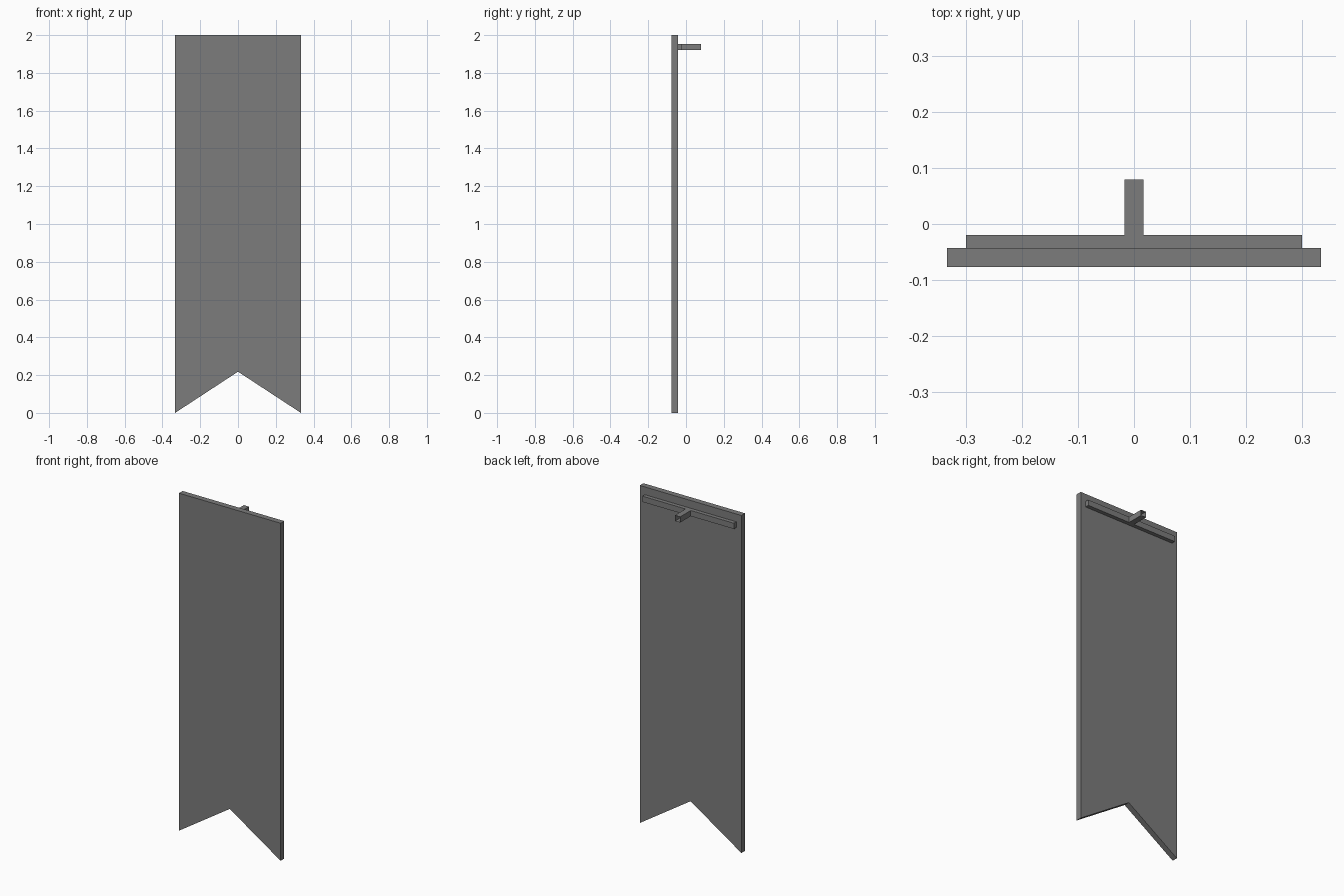
import bpy, bmesh

cube = bpy.data.objects.get("Cube")
if cube:
    bpy.data.objects.remove(cube, do_unlink=True)

# Single dark grey finish
grey = bpy.data.materials.new("dark_grey")
grey.use_nodes = True
colour = (0.2, 0.2, 0.2, 1)
grey.diffuse_color = colour
grey.node_tree.nodes["Principled BSDF"].inputs["Base Color"].default_value = colour


def extrude_profile(name, profile, y0, y1, open_back=False):
    """Extrude an (x, z) outline along y, optionally leaving the back open."""
    bm = bmesh.new()
    front = bm.faces.new([bm.verts.new((x, y0, z)) for x, z in profile])
    result = bmesh.ops.extrude_face_region(bm, geom=[front], use_keep_orig=True)
    moved = [g for g in result["geom"] if isinstance(g, bmesh.types.BMVert)]
    bmesh.ops.translate(bm, verts=moved, vec=(0, y1 - y0, 0))
    bmesh.ops.recalc_face_normals(bm, faces=bm.faces)
    if open_back:
        back = [g for g in result["geom"] if isinstance(g, bmesh.types.BMFace)]
        bmesh.ops.delete(bm, geom=back, context="FACES_ONLY")
    mesh = bpy.data.meshes.new(name)
    bm.to_mesh(mesh)
    bm.free()
    mesh.materials.append(grey)
    obj = bpy.data.objects.new(name, mesh)
    bpy.context.collection.objects.link(obj)
    return obj


def rectangle(half_width, z0, z1):
    return [(-half_width, z0), (half_width, z0), (half_width, z1), (-half_width, z1)]


# Hanging cloth with a swallowtail notch
W = 0.333
extrude_profile("banner_cloth", [(-W, 0), (0, 0.218), (W, 0), (W, 2), (-W, 2)],
                -0.077, -0.043)

# Crossbar behind the cloth, and the open-ended wall bracket
extrude_profile("crossbar", rectangle(0.3, 1.92, 1.954), -0.043, -0.02)
extrude_profile("wall_bracket", rectangle(0.017, 1.92, 1.954), -0.02, 0.079, open_back=True)
